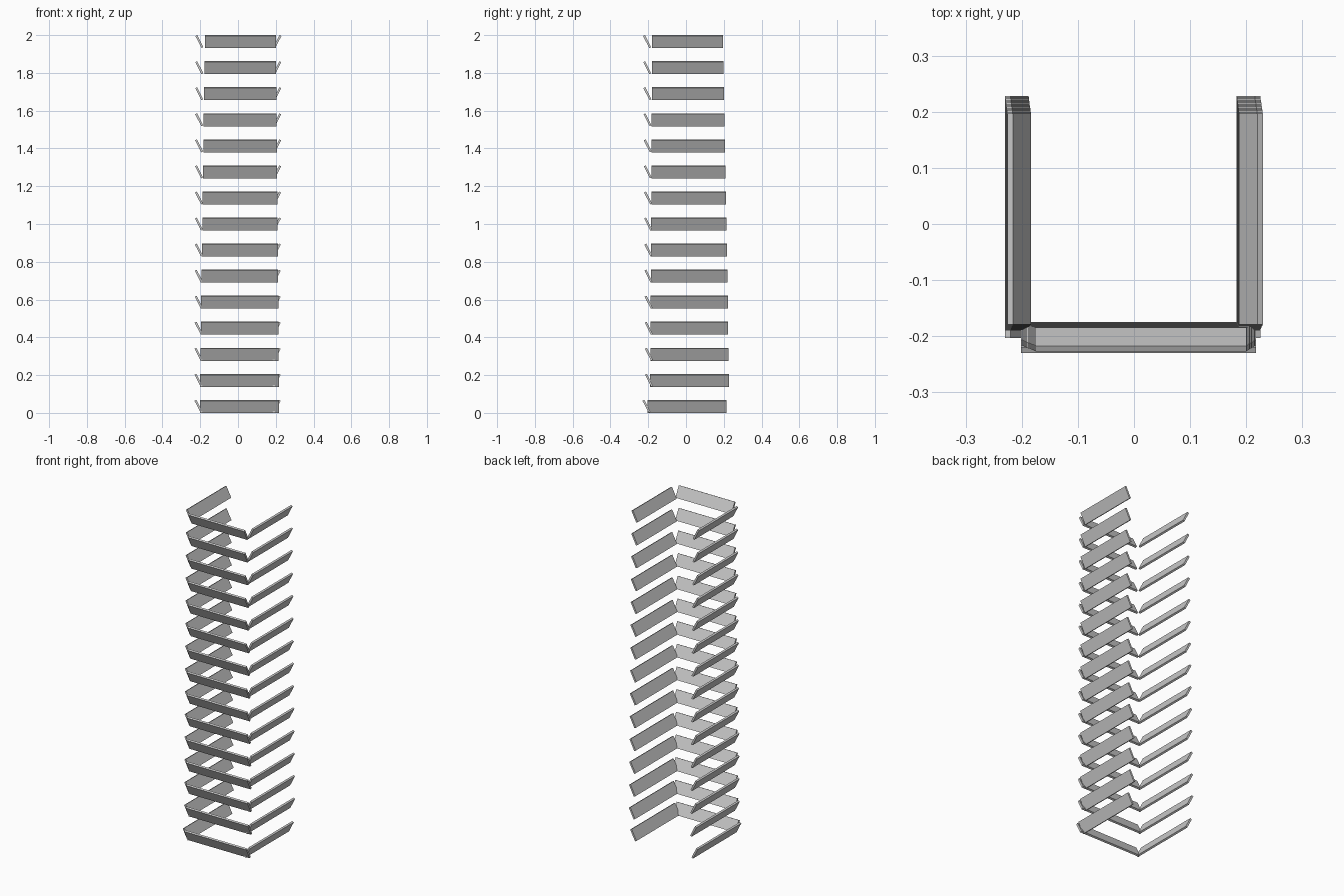
import bpy
from math import radians, sin, cos
from mathutils import Matrix, Vector

if "Cube" in bpy.data.objects:
    bpy.data.objects.remove(bpy.data.objects["Cube"])

LEVELS = 15
WIDTH, THICK, TILT = 0.0715, 0.011, radians(27)
HEIGHT = WIDTH * cos(TILT) + THICK * sin(TILT)


def slat(name, centre, length, turn):
    """Thin board leaning outward at the top; turn spins it around z."""
    bpy.ops.mesh.primitive_cube_add(size=1)
    board = bpy.context.object
    board.name = name
    scale = Matrix.Diagonal((length, THICK, WIDTH, 1))
    board.data.transform(Matrix.Rotation(turn, 4, 'Z') @ Matrix.Rotation(TILT, 4, 'X') @ scale)
    board.location = Vector(centre)


# Stack of three-sided slat rings, slightly longer and shifted toward the bottom
for i in range(LEVELS):
    z = HEIGHT / 2 + (2 - HEIGHT) * (LEVELS - 1 - i) / (LEVELS - 1)
    t = i / (LEVELS - 2)
    length = 0.376 + 0.042 * min(t, 1)
    dx = -0.0045 * min(t, 1)
    dy = 0.0105 * t
    if i == LEVELS - 1:      # lowest ring sits a little further forward
        dy = -0.003
    slat(f"front_slat_{i + 1}", (0.0125 + dx, -0.206 + dy, z), length, 0)
    slat(f"left_slat_{i + 1}", (-0.2045 + dx, 0.009 + dy, z), length, radians(-90))
    slat(f"right_slat_{i + 1}", (0.2085 + dx, 0.009 + dy, z), length, radians(90))
